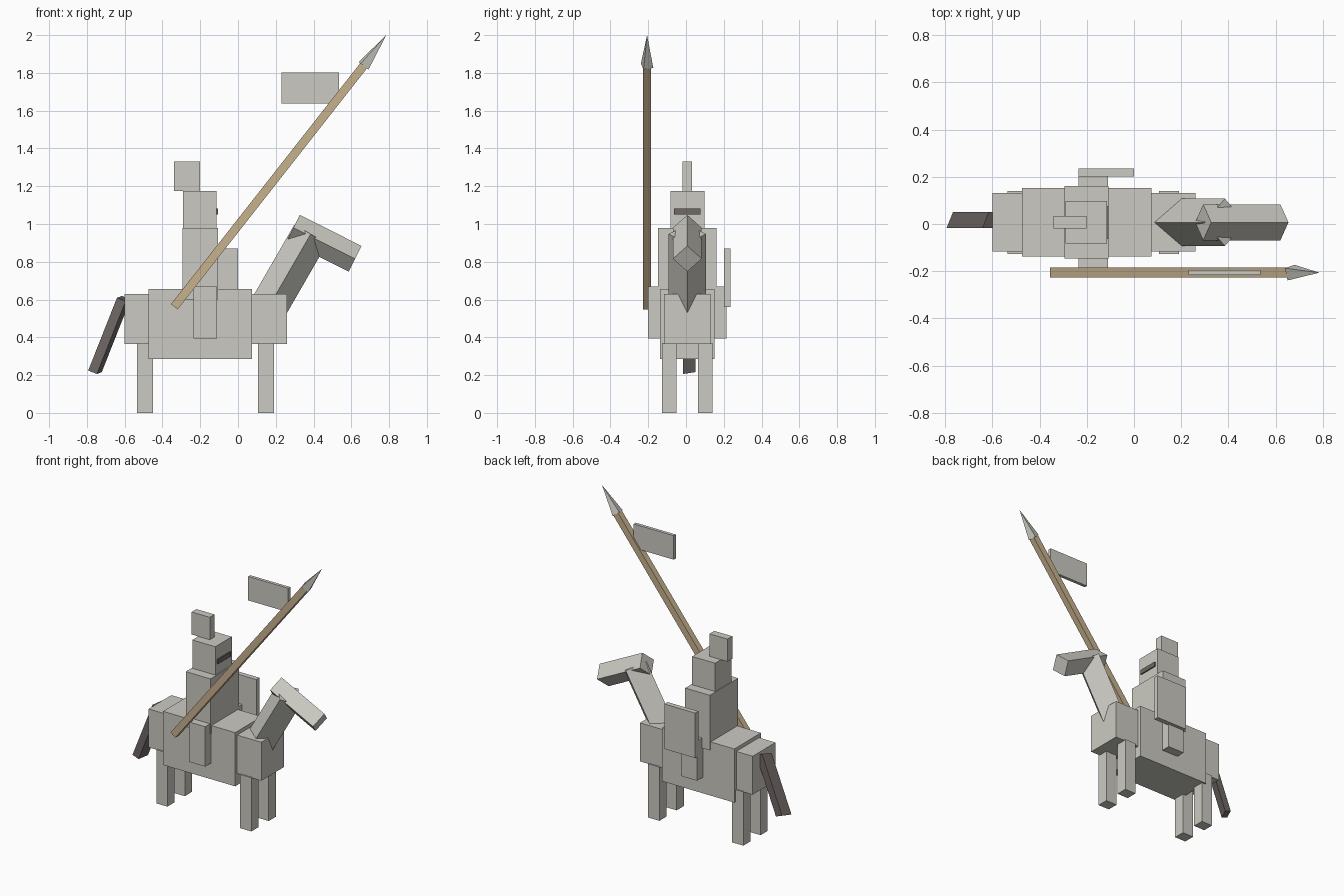
import bpy, bmesh, math
from mathutils import Vector

old = bpy.data.objects.get("Cube")
if old:
    bpy.data.objects.remove(old, do_unlink=True)

MID = 0.007  # shared centre line of horse and rider


def material(name, rgb):
    m = bpy.data.materials.new(name)
    m.use_nodes = True
    m.diffuse_color = (*rgb, 1)
    m.node_tree.nodes["Principled BSDF"].inputs["Base Color"].default_value = (*rgb, 1)
    return m


STONE = material("pale stone grey", (0.60, 0.59, 0.54))
WOOD = material("tan wood", (0.57, 0.44, 0.27))
DARK = material("dark brown grey", (0.16, 0.138, 0.132))


def finish(name, bm, mat):
    bmesh.ops.recalc_face_normals(bm, faces=bm.faces)
    mesh = bpy.data.meshes.new(name)
    bm.to_mesh(mesh)
    bm.free()
    mesh.materials.append(mat)
    ob = bpy.data.objects.new(name, mesh)
    bpy.context.collection.objects.link(ob)
    return ob


def loft(name, start, end, u, v, mat=STONE, corners=((-1, -1), (1, -1), (1, 1), (-1, 1))):
    """Four-sided bar from start to end; u and v are half-width vectors."""
    bm = bmesh.new()
    u, v = Vector(u), Vector(v)
    a, b = ([bm.verts.new(Vector(p) + u * i + v * j) for i, j in corners]
            for p in (start, end))
    bm.faces.new(a)
    bm.faces.new(b)
    for k in range(4):
        n = (k + 1) % 4
        bm.faces.new((a[k], a[n], b[n], b[k]))
    return finish(name, bm, mat)


def box(name, x, y, z, mat=STONE):
    cx, cy = sum(x) / 2, sum(y) / 2
    return loft(name, (cx, cy, z[0]), (cx, cy, z[1]),
                ((x[1] - x[0]) / 2, 0, 0), (0, (y[1] - y[0]) / 2, 0), mat)


def centred(name, x, half, z, mat=STONE):
    return box(name, x, (MID - half, MID + half), z, mat)


def diamond_bar(name, start, end, r):
    """Bar with a diamond section, ridges above, below and at the sides."""
    d = (Vector(end) - Vector(start)).normalized()
    side = Vector((0, 1, 0))
    return loft(name, start, end, side * r, d.cross(side) * r, STONE,
                ((1, 0), (0, 1), (-1, 0), (0, -1)))


# Horse body, blanket and legs
centred("horse_body", (-0.60, 0.26), 0.124, (0.365, 0.63))
centred("saddle_blanket", (-0.475, 0.075), 0.145, (0.285, 0.655))
for side, s in (("right", -1), ("left", 1)):
    ys = sorted((MID + s * 0.056, MID + s * 0.133))
    box(f"hind_leg_{side}", (-0.535, -0.45), ys, (0, 0.37))
    box(f"front_leg_{side}", (0.105, 0.19), ys, (0, 0.37))

# Horse neck, head and tail
diamond_bar("horse_neck", (0.13, MID, 0.505), (0.385, MID, 0.947), 0.1)
diamond_bar("horse_head", (0.293, MID, 0.98), (0.62, MID, 0.816), 0.076)
loft("horse_tail", (-0.757, 0.017, 0.22), (-0.605, 0.017, 0.605),
     (0.013, 0.033, 0.005), (0.023, 0, -0.009), DARK)

# Rider
centred("rider_torso", (-0.295, -0.107), 0.154, (0.60, 0.98))
centred("rider_helmet", (-0.29, -0.115), 0.09, (0.98, 1.175))
centred("helmet_crest", (-0.34, -0.202), 0.026, (1.175, 1.33))
centred("visor_slit", (-0.116, -0.107), 0.07, (1.05, 1.082), DARK)
for side, s in (("right", -1), ("left", 1)):
    ys = sorted((MID + s * 0.12, MID + s * 0.207))
    box(f"rider_leg_{side}", (-0.235, -0.11), ys, (0.395, 0.67))
box("shield", (-0.235, 0.0), (0.202, 0.236), (0.56, 0.87))

# Lance shaft, point and pennant
LY = -0.206
base, neck, tip = (Vector((x, LY, z)) for x, z in
                   ((-0.337, 0.562), (0.665, 1.838), (0.785, 2.0)))
d = (tip - base).normalized()
across = Vector((0, 1, 0))
up = d.cross(across)
loft("lance_shaft", base, neck, across * 0.021, up * 0.0225, WOOD)

bm = bmesh.new()
ring = []
for k in range(4):
    a = math.radians(60 + 90 * k)
    ring.append(bm.verts.new(neck + (across * math.cos(a) + up * math.sin(a)) * 0.038))
apex = bm.verts.new(tip)
bm.faces.new(ring)
for k in range(4):
    bm.faces.new((ring[k], ring[(k + 1) % 4], apex))
finish("lance_point", bm, STONE)

box("pennant", (0.23, 0.535), (LY - 0.011, LY + 0.011), (1.638, 1.803))
